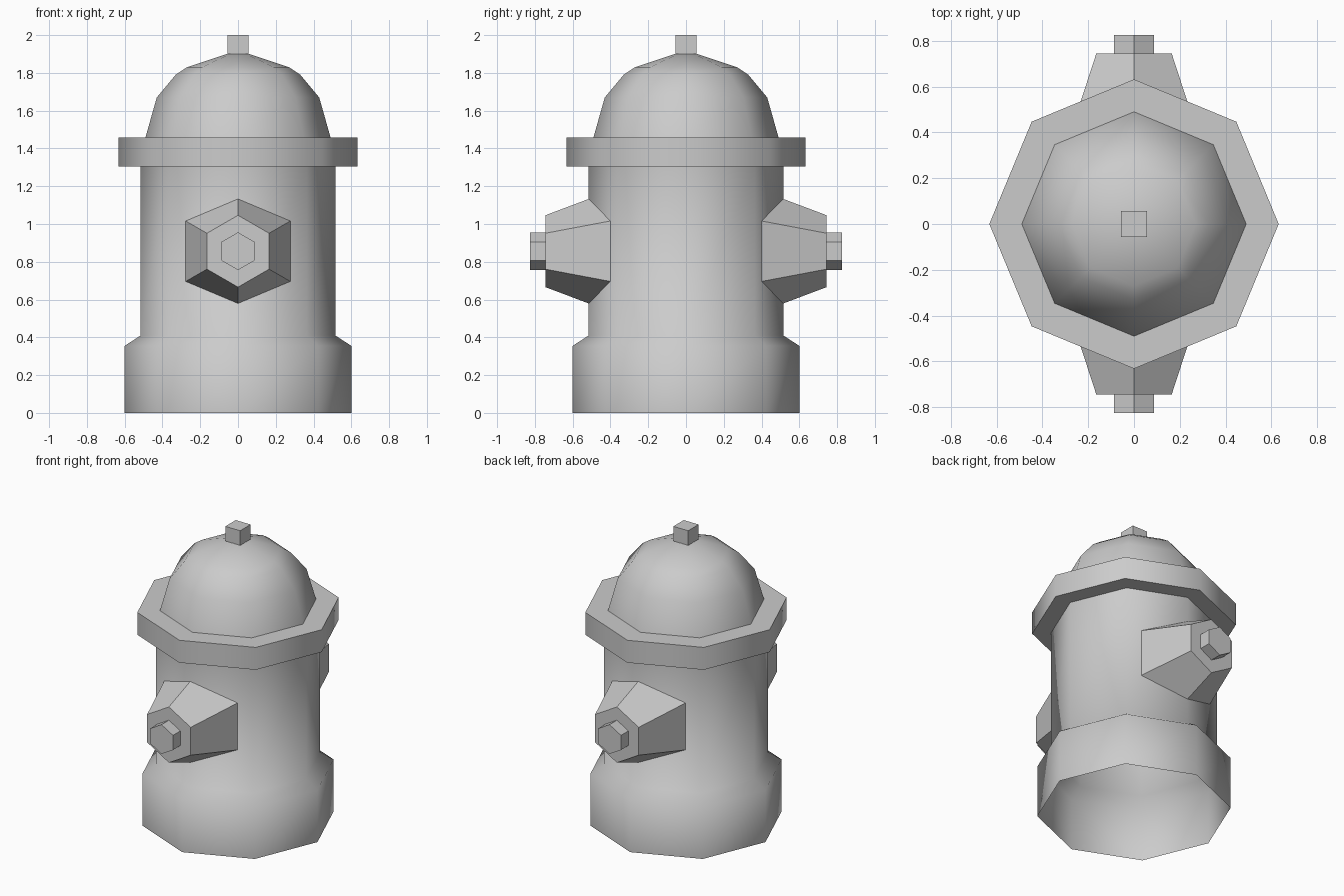
import bpy
import bmesh
from math import cos, sin, pi, radians
from mathutils import Matrix, Vector

cube = bpy.data.objects.get("Cube")
if cube:
    bpy.data.objects.remove(cube, do_unlink=True)

# One plain grey paint for the whole hydrant
grey = bpy.data.materials.new("grey_paint")
grey.use_nodes = True
colour = (0.6, 0.6, 0.6, 1)
grey.diffuse_color = colour
grey.node_tree.nodes["Principled BSDF"].inputs["Base Color"].default_value = colour


def finish(name, bm, smooth):
    mesh = bpy.data.meshes.new(name)
    bm.to_mesh(mesh)
    bm.free()
    mesh.materials.append(grey)
    obj = bpy.data.objects.new(name, mesh)
    bpy.context.collection.objects.link(obj)
    if smooth:
        bpy.ops.object.select_all(action="DESELECT")
        obj.select_set(True)
        bpy.context.view_layer.objects.active = obj
        bpy.ops.object.shade_smooth_by_angle(angle=radians(smooth))
    return obj


def lathe(name, profile, sides, phase=0.0, smooth=0, cap=False, loop=False, matrix=None):
    """Spin (radius, height) points; a zero radius becomes a pole."""
    bm = bmesh.new()
    rings = []
    for r, z in profile:
        count = sides if r > 0 else 1
        rings.append([bm.verts.new((r * cos(phase + 2 * pi * i / sides),
                                    r * sin(phase + 2 * pi * i / sides), z))
                      for i in range(count)])
    pairs = list(zip(rings, rings[1:]))
    if loop:
        pairs.append((rings[-1], rings[0]))
    for low, high in pairs:
        for i in range(sides):
            j = (i + 1) % sides
            if len(high) == 1:
                bm.faces.new((low[i], low[j], high[0]))
            else:
                bm.faces.new((low[i], low[j], high[j], high[i]))
    if cap:
        bm.faces.new(rings[-1])
    if matrix:
        bm.transform(matrix)
    return finish(name, bm, smooth)


# Barrel with flared foot, open underneath
lathe("barrel", [(0.6, 0), (0.6, 0.355), (0.515, 0.41), (0.515, 1.305)], 8, smooth=80)

# Flange ring between barrel and dome
lathe("flange", [(0.49, 1.305), (0.632, 1.305), (0.632, 1.458), (0.48, 1.458)],
      8, smooth=50, loop=True)

# Domed bonnet
lathe("bonnet", [(0.49, 1.458), (0.43, 1.67), (0.33, 1.79), (0.27, 1.83), (0, 1.92)],
      8, smooth=80)

# Square operating nut on top
bm = bmesh.new()
bmesh.ops.create_cube(bm, size=1)
bmesh.ops.scale(bm, vec=Vector((0.112, 0.112, 0.1)), verts=bm.verts)
bmesh.ops.translate(bm, vec=Vector((0, 0, 1.95)), verts=bm.verts)
finish("top_nut", bm, 0)

# Hexagonal outlets with their nuts, front and back
for side, turn in (("front", 0), ("back", pi)):
    place = (Matrix.Translation((0, 0, 0.856)) @ Matrix.Rotation(turn, 4, "Z")
             @ Matrix.Rotation(pi / 2, 4, "X"))
    lathe(side + "_outlet", [(0.32, 0.4), (0.19, 0.745)], 6,
          phase=pi / 2, cap=True, matrix=place)
    lathe(side + "_outlet_nut", [(0.1, 0.745), (0.1, 0.825)], 6,
          phase=pi / 2, cap=True, matrix=place)
